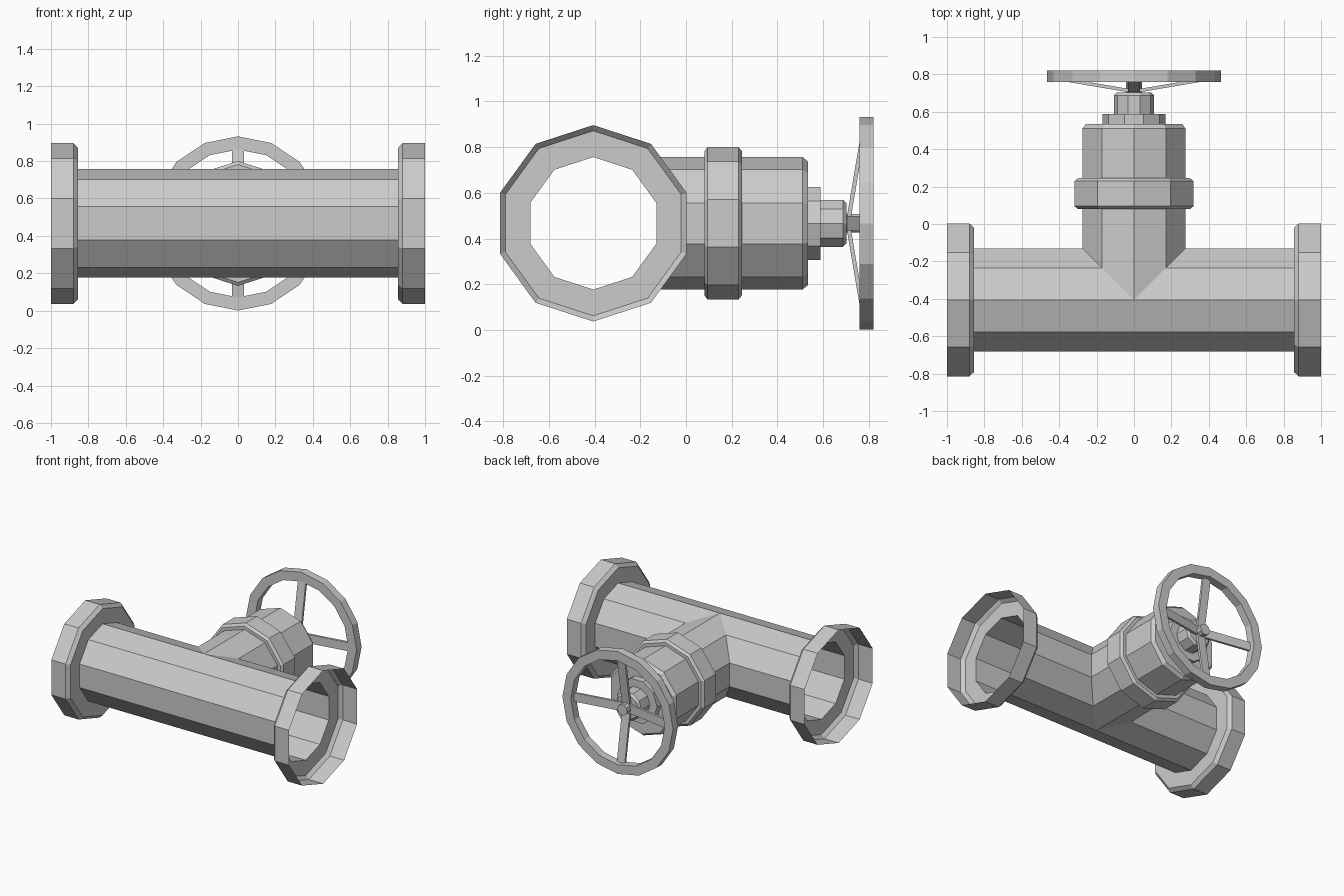
import bpy, bmesh
from math import sin, cos, pi, hypot, atan2
from mathutils import Matrix, Vector

if "Cube" in bpy.data.objects:
    bpy.data.objects.remove(bpy.data.objects["Cube"])

YC, ZC = -0.406, 0.4665      # pipe axis; ZC is also the branch axis height
R, N = 0.29, 10              # pipe radius and sides
END = 0.855                  # inner end of the flanges


def finish(bm, name):
    bmesh.ops.remove_doubles(bm, verts=bm.verts, dist=1e-4)
    bmesh.ops.recalc_face_normals(bm, faces=bm.faces)
    me = bpy.data.meshes.new(name)
    bm.to_mesh(me)
    bm.free()
    ob = bpy.data.objects.new(name, me)
    bpy.context.collection.objects.link(ob)
    return ob


def ring(r, n, phase=0.0):
    """Polygon as (sideways, up) offsets, first corner straight up."""
    return [(r * sin(phase + 2 * pi * k / n), r * cos(phase + 2 * pi * k / n)) for k in range(n)]


def lathe(name, profile, axis='Y', n=N, phase=0.0, cap=False, closed=False):
    """Turn a list of (radius, position) along the x or y axis."""
    bm = bmesh.new()
    loops = []
    for r, p in profile:
        loops.append([bm.verts.new((a, p, ZC + b) if axis == 'Y' else (p, YC + a, ZC + b))
                      for a, b in ring(r, n, phase)])
    pairs = list(zip(loops, loops[1:]))
    if closed:
        pairs.append((loops[-1], loops[0]))
    for l0, l1 in pairs:
        for k in range(n):
            j = (k + 1) % n
            bm.faces.new((l0[k], l0[j], l1[j], l1[k]))
    if cap:
        bm.faces.new(loops[-1])
    return finish(bm, name)


# Hollow tee: main pipe and side branch meet on a mitre
bm = bmesh.new()
pts = ring(R, N)
for k in range(N):
    (a0, b0), (a1, b1) = pts[k], pts[(k + 1) % N]
    for s in (-1, 1):
        quad = [(s * END, YC + a0, ZC + b0), (s * END, YC + a1, ZC + b1),
                (s * max(a1, 0), YC + a1, ZC + b1), (s * max(a0, 0), YC + a0, ZC + b0)]
        bm.faces.new([bm.verts.new(v) for v in quad])
    quad = [(a0, 0.08, ZC + b0), (a1, 0.08, ZC + b1),
            (a1, YC + abs(a1), ZC + b1), (a0, YC + abs(a0), ZC + b0)]
    bm.faces.new([bm.verts.new(v) for v in quad])
finish(bm, "tee_pipe")

# Open cup flanges on both ends
for side, s in (("left", -1), ("right", 1)):
    lathe(side + "_flange", [(R, s * END), (0.405, s * END), (0.43, s * 0.88), (0.43, s)], axis='X')

# Bonnet with collar, then neck, gland nut and stem
lathe("bonnet", [(R, 0.08), (0.315, 0.08), (0.334, 0.095), (0.334, 0.23), (0.315, 0.245),
                 (R, 0.245), (R, 0.51), (0.27, 0.535)], cap=True)
lathe("neck", [(0.168, 0.535), (0.168, 0.588)], phase=pi / 2, cap=True)
lathe("gland_nut", [(0.108, 0.588), (0.108, 0.688), (0.092, 0.703)], phase=pi / 2, cap=True)
lathe("stem", [(0.042, 0.70), (0.042, 0.765)], phase=pi / 2, cap=True)

# Hand wheel rim
lathe("wheel_rim", [(0.4655, 0.76), (0.4655, 0.82), (0.395, 0.82), (0.395, 0.76)], n=16, closed=True)

# Four dished spokes from stem to rim
p0, p1 = Vector((0, 0.712, 0.02)), Vector((0, 0.778, 0.41))
d = p1 - p0
for k in range(4):
    bm = bmesh.new()
    bmesh.ops.create_cube(bm, size=1)
    m = (Matrix.Translation((0, 0, ZC)) @ Matrix.Rotation(k * pi / 2, 4, 'Y')
         @ Matrix.Translation((p0 + p1) / 2) @ Matrix.Rotation(-atan2(d.y, d.z), 4, 'X')
         @ Matrix.Diagonal((0.066, 0.018, d.length, 1)))
    bm.transform(m)
    finish(bm, "wheel_spoke_%d" % (k + 1))
